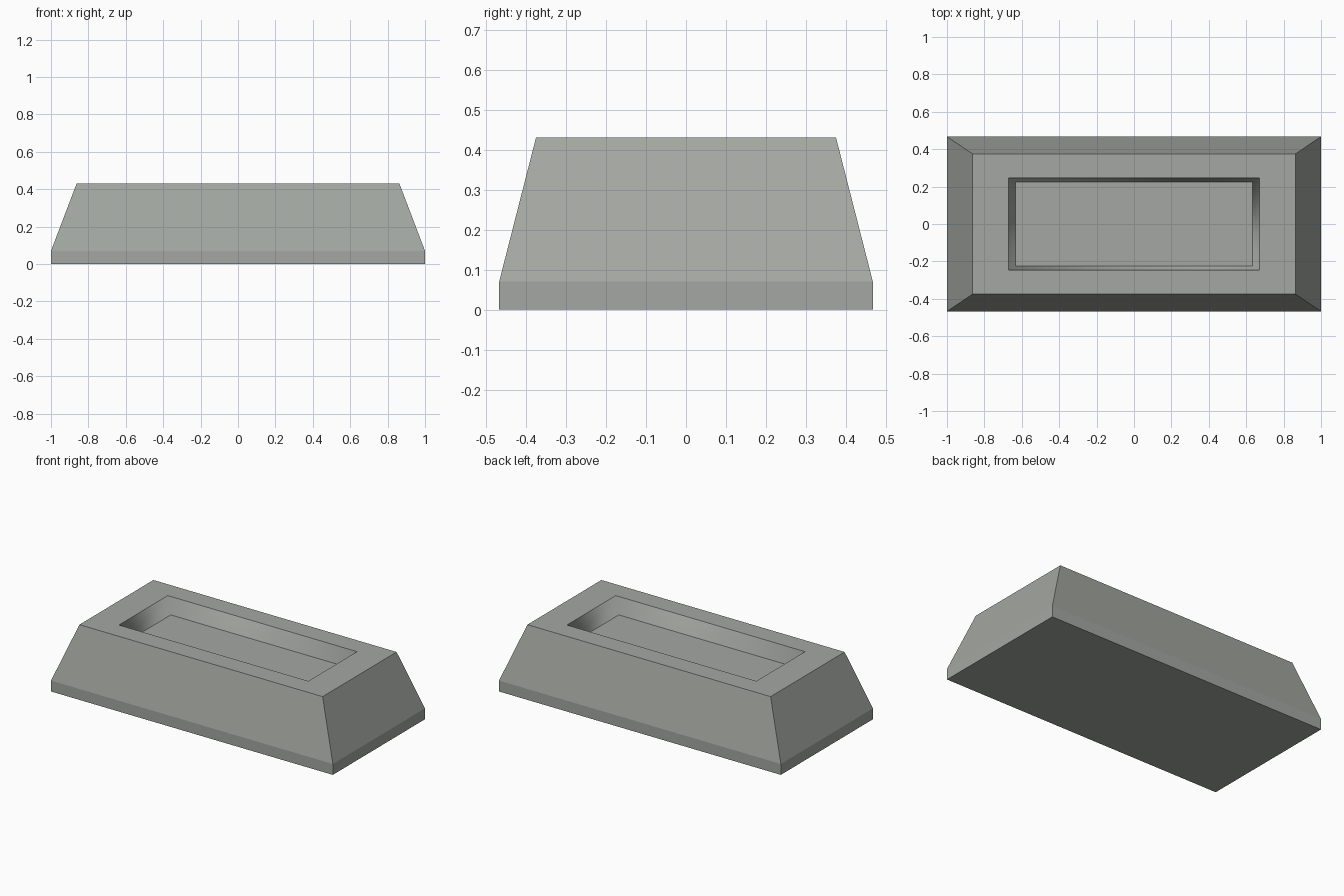
import bpy, bmesh

old = bpy.data.objects.get("Cube")
if old:
    bpy.data.objects.remove(old)

mat = bpy.data.materials.new("warm_grey_metal")
mat.use_nodes = True
colour = (0.37, 0.39, 0.36, 1)
mat.diffuse_color = colour
mat.node_tree.nodes["Principled BSDF"].inputs["Base Color"].default_value = colour

# Rectangular loops (half x, half y, z), from the base up and down into the tray
loops = [
    (1.0, 0.467, 0.0),       # base
    (1.0, 0.467, 0.07),      # plinth top
    (0.863, 0.375, 0.43),    # upper rim, outer
    (0.672, 0.247, 0.43),    # recess mouth
    (0.634, 0.224, 0.325),   # recess floor
]

bm = bmesh.new()
rings = [[bm.verts.new((sx * x, sy * y, z))
          for sx, sy in ((-1, -1), (1, -1), (1, 1), (-1, 1))]
         for x, y, z in loops]
bm.faces.new(rings[0][::-1])
bm.faces.new(rings[-1])
for level, (low, high) in enumerate(zip(rings, rings[1:])):
    for i in range(4):
        j = (i + 1) % 4
        face = bm.faces.new((low[i], low[j], high[j], high[i]))
        face.smooth = level == 3     # soft corners inside the recess only

# Keep the recess mouth and floor crisp
for ring in rings[3:]:
    for i in range(4):
        bm.edges.get((ring[i], ring[(i + 1) % 4])).smooth = False

mesh = bpy.data.meshes.new("ingot_mould")
bm.to_mesh(mesh)
bm.free()
mesh.materials.append(mat)
block = bpy.data.objects.new("ingot_mould", mesh)
bpy.context.collection.objects.link(block)
